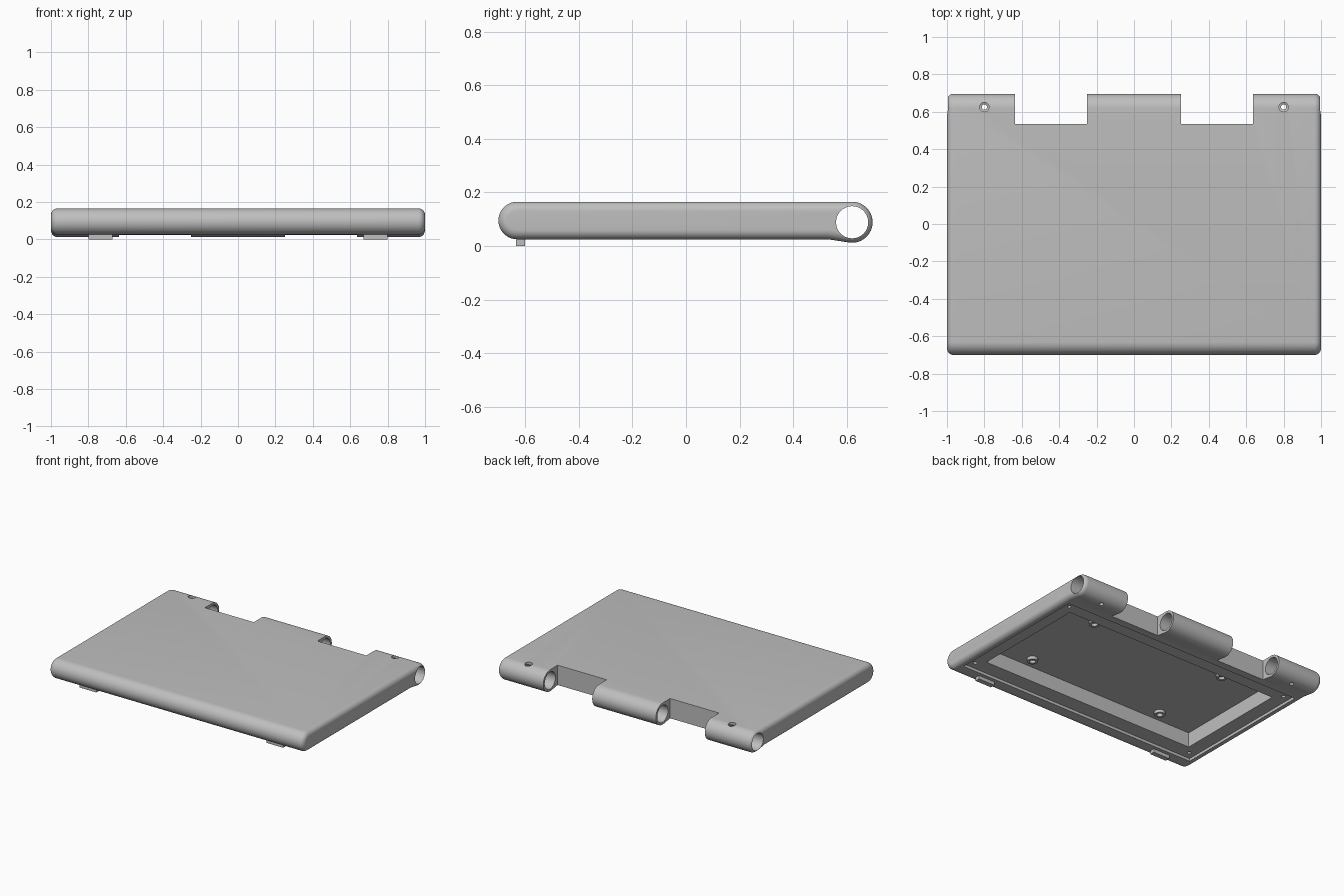
import bpy, bmesh
from math import pi, sin, cos, acos, atan2, hypot
from mathutils import Matrix

cube = bpy.data.objects.get("Cube")
if cube:
    bpy.data.objects.remove(cube, do_unlink=True)

grey = bpy.data.materials.new("plain_grey")
grey.use_nodes = True
colour = (0.52, 0.52, 0.52, 1)
grey.diffuse_color = colour
grey.node_tree.nodes["Principled BSDF"].inputs["Base Color"].default_value = colour

HINGE_Y, HINGE_Z, HINGE_R, BORE_R = 0.62, 0.0885, 0.0765, 0.06
BOTTOM, FILLET = 0.025, 0.035
SHELF, CEILING = 0.045, 0.15


def finish(name, bm):
    bmesh.ops.recalc_face_normals(bm, faces=bm.faces)
    mesh = bpy.data.meshes.new(name)
    bm.to_mesh(mesh)
    bm.free()
    mesh.materials.append(grey)
    ob = bpy.data.objects.new(name, mesh)
    bpy.context.scene.collection.objects.link(ob)
    return ob


def box(name, x0, x1, y0, y1, z0, z1):
    bm = bmesh.new()
    size = Matrix.Diagonal((x1 - x0, y1 - y0, z1 - z0, 1))
    mid = Matrix.Translation(((x0 + x1) / 2, (y0 + y1) / 2, (z0 + z1) / 2))
    bmesh.ops.create_cube(bm, size=1, matrix=mid @ size)
    return finish(name, bm)


def cylinder(name, r, length, centre, along_x=False, sides=32):
    bm = bmesh.new()
    turn = Matrix.Rotation(pi / 2, 4, 'Y') if along_x else Matrix()
    bmesh.ops.create_cone(bm, cap_ends=True, segments=sides, radius1=r, radius2=r,
                          depth=length, matrix=Matrix.Translation(centre) @ turn)
    return finish(name, bm)


def cut(ob, cutter):
    cutter.hide_render = True
    mod = ob.modifiers.new("cut", 'BOOLEAN')
    mod.operation, mod.solver, mod.object = 'DIFFERENCE', 'EXACT', cutter
    bpy.context.view_layer.objects.active = ob
    bpy.ops.object.modifier_apply(modifier=mod.name)
    bpy.data.objects.remove(cutter, do_unlink=True)


def smooth(ob):
    bpy.ops.object.select_all(action='DESELECT')
    ob.select_set(True)
    bpy.context.view_layer.objects.active = ob
    bpy.ops.object.shade_smooth_by_angle(angle=pi / 6)


def side_profile(d):
    """Side outline shrunk by d: round front, flat middle, hinge barrel at the back."""
    r, rh, n = 0.07 - d, HINGE_R - d, 20
    pts = [(-0.63 + r * cos(a), 0.095 + r * sin(a))
           for a in (pi / 2 + pi * i / n for i in range(n + 1))]
    kink = (0.53, BOTTOM + d)
    pts.append(kink)
    dy, dz = kink[0] - HINGE_Y, kink[1] - HINGE_Z
    start = atan2(dz, dy) + acos(min(1, rh / hypot(dy, dz)))
    for i in range(n + 1):
        a = start + (pi / 2 - start) * i / n
        pts.append((HINGE_Y + rh * cos(a), HINGE_Z + rh * sin(a)))
    return pts


# Cover shell: the outline swept across x with rounded ends
bm = bmesh.new()
steps = 8
ends = [(1 - FILLET + FILLET * sin(t), FILLET * (1 - cos(t)))
        for t in (pi / 2 * i / steps for i in range(steps + 1))]
sections = [(-x, d) for x, d in reversed(ends)] + ends
rings = [[bm.verts.new((x, y, z)) for y, z in side_profile(d)] for x, d in sections]
for a, b in zip(rings, rings[1:]):
    for i in range(len(a)):
        j = (i + 1) % len(a)
        bm.faces.new((a[i], a[j], b[j], b[i]))
bm.faces.new(rings[0])
bm.faces.new(rings[-1])
cover = finish("cover", bm)

# Hinge notches and the bore through the barrels
for s in (-1, 1):
    x0, x1 = sorted((0.25 * s, 0.635 * s))
    cut(cover, box("notch_cutter", x0, x1, 0.535, 0.9, -0.1, 0.3))
cut(cover, cylinder("bore_cutter", BORE_R, 2.4, (0, HINGE_Y, HINGE_Z), True, 48))

# Underside: shallow step, then the deep pocket
cut(cover, box("step_cutter", -0.95, 0.95, -0.575, 0.48, -0.1, SHELF))
cut(cover, box("pocket_cutter", -0.85, 0.85, -0.465, 0.37, -0.1, CEILING))

for s, side in ((-1, "right"), (1, "left")):
    # Screw holes: wide above the bore, narrow below
    cut(cover, cylinder("screw_top_cutter", 0.025, 0.15, (0.8 * s, 0.625, 0.165)))
    cut(cover, cylinder("screw_low_cutter", 0.014, 0.15, (0.8 * s, 0.625, 0.015)))
    for y in (-0.52, 0.425):
        cut(cover, cylinder("shelf_hole_cutter", 0.013, 0.08, (0.9 * s, y, 0.055)))

    # Ring bosses on the pocket ceiling
    for y, place in ((-0.38, "front"), (0.24, "back")):
        boss = cylinder(f"{place}_{side}_boss", 0.036, 0.022, (0.535 * s, y, CEILING - 0.01))
        cut(boss, cylinder("boss_cutter", 0.02, 0.1, (0.535 * s, y, CEILING - 0.01)))
        smooth(boss)

    # Front feet
    x0, x1 = sorted((0.67 * s, 0.8 * s))
    box(f"{side}_front_foot", x0, x1, -0.635, -0.6, 0, BOTTOM + 0.005)

smooth(cover)
